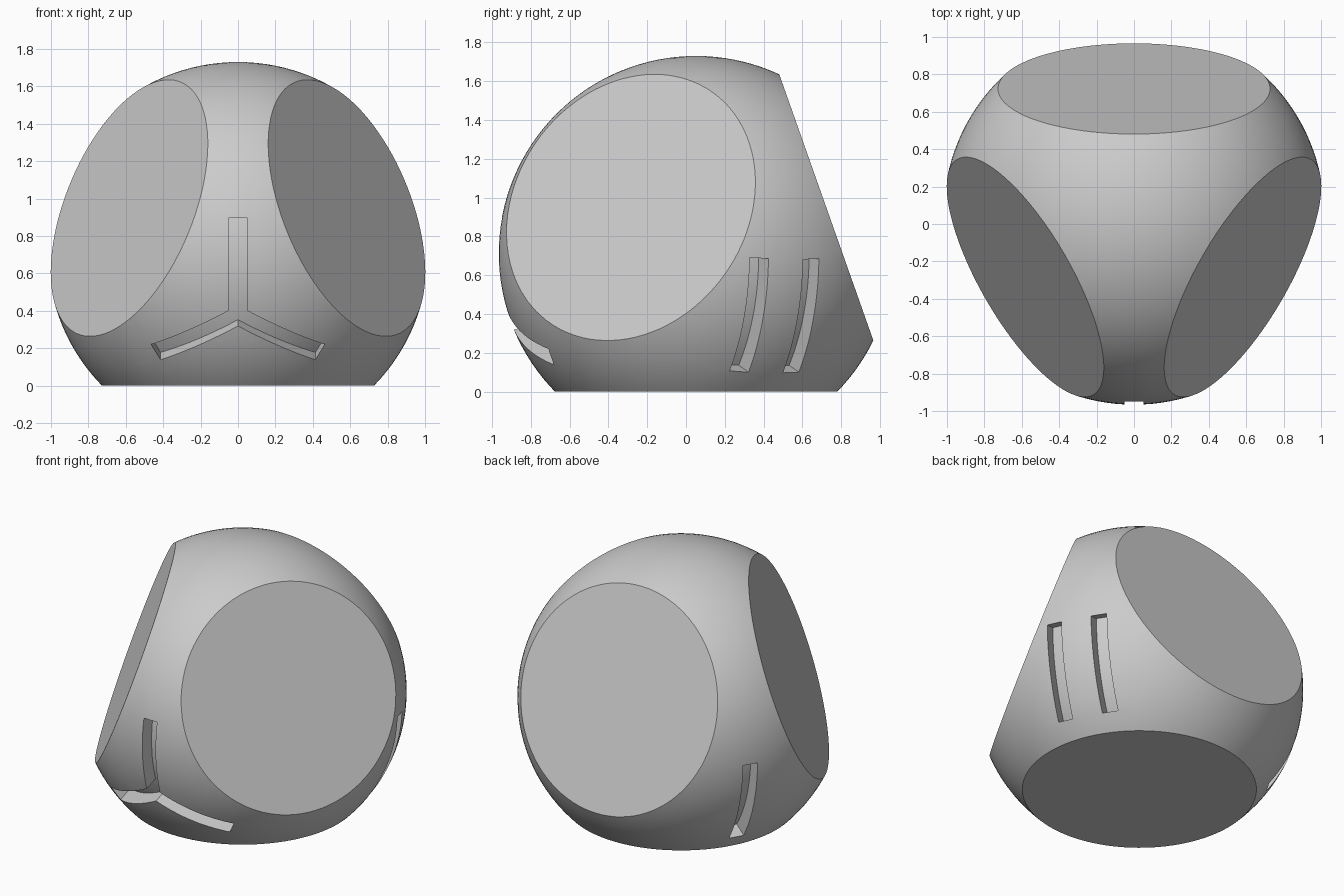
import bpy, bmesh, math
from mathutils import Vector

if "Cube" in bpy.data.objects:
    bpy.data.objects.remove(bpy.data.objects["Cube"], do_unlink=True)

RADIUS, FACE_DIST, DEPTH = 1.018, 0.712, 0.1
CENTRE = Vector((0, 0.052, FACE_DIST))
HALF_WIDTH, SLOT_HALF, ARM_LENGTH = 0.05, 0.31, 0.507
MARGIN = 0.12

grey = bpy.data.materials.new("plain grey")
grey.use_nodes = True
grey.diffuse_color = (0.6, 0.6, 0.6, 1)
grey.node_tree.nodes["Principled BSDF"].inputs["Base Color"].default_value = (0.6, 0.6, 0.6, 1)

# Four tetrahedral face directions: one down, three around the sides
normals = [Vector((0, 0, -1))]
tilt = math.sqrt(8) / 3
for azimuth in (90, 210, 330):
    a = math.radians(azimuth)
    normals.append(Vector((tilt * math.cos(a), tilt * math.sin(a), 1 / 3)))


def make_strip(corner, offset, start, end, angle):
    """Straight groove on the plane facing a corner: origin, axes and extent."""
    side = Vector((0, 0, 1)).cross(corner).normalized()
    up = corner.cross(side)
    a = math.radians(angle)
    along = side * math.cos(a) + up * math.sin(a)
    return side * offset, along, corner.cross(along), start, end


def faces_in(bm, corner, strip, margin):
    """Faces near a corner whose centre lies inside a strip."""
    origin, along, across, start, end = strip
    found = []
    for f in bm.faces:
        p = f.calc_center_median() - origin
        if (p.dot(corner) > 0.6 and start - margin < p.dot(along) < end + margin
                and abs(p.dot(across)) < HALF_WIDTH + margin):
            found.append(f)
    return found


def cut_groove(bm, corner, strips):
    """Score the strip outlines into the ball, then sink them to a curved floor."""
    for strip in strips:
        origin, along, across, start, end = strip
        planes = [(origin + along * start, along), (origin + along * end, along),
                  (origin + across * HALF_WIDTH, across),
                  (origin - across * HALF_WIDTH, across)]
        for point, normal in planes:
            faces = faces_in(bm, corner, strip, MARGIN)
            edges = {e for f in faces for e in f.edges}
            verts = {v for f in faces for v in f.verts}
            bmesh.ops.bisect_plane(bm, geom=faces + list(edges) + list(verts),
                                   dist=1e-5, plane_co=point, plane_no=normal)
    pocket = list({f for strip in strips for f in faces_in(bm, corner, strip, 0)})
    sunk = bmesh.ops.extrude_face_region(bm, geom=pocket)["geom"]
    bmesh.ops.delete(bm, geom=[f for f in pocket if f.is_valid], context="FACES")
    for v in sunk:
        if isinstance(v, bmesh.types.BMVert):
            sideways = v.co - corner * v.co.dot(corner)
            height = math.sqrt((RADIUS - DEPTH) ** 2 - sideways.length_squared)
            v.co = sideways + corner * height


# Ball sliced by the four face planes and capped flat
bm = bmesh.new()
bmesh.ops.create_uvsphere(bm, u_segments=128, v_segments=64, radius=RADIUS)
for n in normals:
    bmesh.ops.bisect_plane(bm, geom=bm.verts[:] + bm.edges[:] + bm.faces[:], dist=1e-5,
                           plane_co=n * FACE_DIST, plane_no=n, clear_outer=True)
bmesh.ops.holes_fill(bm, edges=[e for e in bm.edges if e.is_boundary], sides=0)

# Corners lie opposite the faces: three-armed mark, two slots, one slot
front, left, right = (-n for n in normals[1:])
cut_groove(bm, front, [make_strip(front, 0, 0, ARM_LENGTH, ang) for ang in (90, 210, 330)])
for corner, offset in ((left, -0.2), (left, 0.1), (right, 0)):
    cut_groove(bm, corner, [make_strip(corner, offset, -SLOT_HALF, SLOT_HALF, 90)])

# Smooth ball with crisp rims
bmesh.ops.recalc_face_normals(bm, faces=bm.faces[:])
bm.normal_update()
for f in bm.faces:
    f.smooth = True
for e in bm.edges:
    e.smooth = e.calc_face_angle(0) < math.radians(25)
bmesh.ops.translate(bm, verts=bm.verts[:], vec=CENTRE)

mesh = bpy.data.meshes.new("die_body")
bm.to_mesh(mesh)
bm.free()
mesh.materials.append(grey)
bpy.context.collection.objects.link(bpy.data.objects.new("die_body", mesh))
